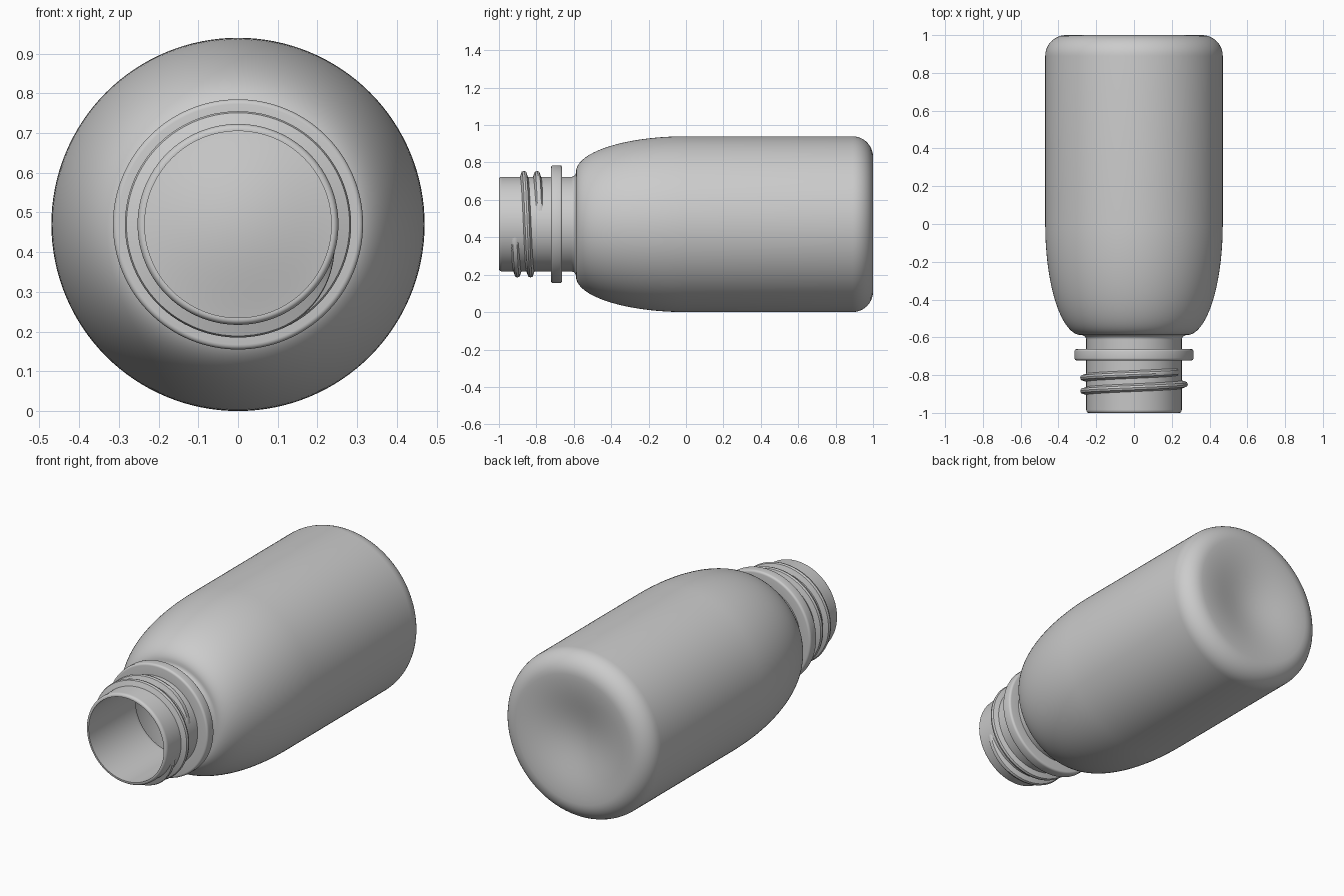
import bpy, bmesh
from math import cos, sin, pi, radians
from mathutils import Matrix, Vector

cube = bpy.data.objects.get("Cube")
if cube:
    bpy.data.objects.remove(cube, do_unlink=True)

BODY_R = 0.47      # body radius, also the height of the axis
NECK_R = 0.253
BORE_R = 0.235
WALL = 0.018
SEGMENTS = 128


def arc(cy, cr, ry, rr, start, end, steps):
    """Elliptical arc in (y, radius) space, angles in degrees."""
    angles = [radians(start + (end - start) * i / steps) for i in range(steps + 1)]
    return [(cy + ry * cos(a), cr + rr * sin(a)) for a in angles]


def dish(y, rim, depth, steps=12):
    """Smooth hollow in the base, from the rim to the axis."""
    return [(y - depth * (1 + cos(pi * i / steps)) / 2, rim * i / steps)
            for i in range(steps, -1, -1)]


def finish(bm, name, angle):
    bmesh.ops.remove_doubles(bm, verts=bm.verts, dist=1e-5)
    bmesh.ops.recalc_face_normals(bm, faces=bm.faces)
    mesh = bpy.data.meshes.new(name)
    bm.to_mesh(mesh)
    bm.free()
    obj = bpy.data.objects.new(name, mesh)
    bpy.context.collection.objects.link(obj)
    obj.location.z = BODY_R
    bpy.ops.object.select_all(action='DESELECT')
    obj.select_set(True)
    bpy.context.view_layer.objects.active = obj
    bpy.ops.object.shade_smooth_by_angle(angle=radians(angle))
    return obj


def revolve(name, profile, closed=False):
    """Turn a (y, radius) profile about the bottle's long axis."""
    bm = bmesh.new()
    verts = [bm.verts.new((r, y, 0)) for y, r in profile]
    edges = [bm.edges.new(pair) for pair in zip(verts, verts[1:])]
    if closed:
        edges.append(bm.edges.new((verts[-1], verts[0])))
    bmesh.ops.spin(bm, geom=verts + edges, cent=(0, 0, 0), axis=(0, 1, 0),
                   angle=2 * pi, steps=SEGMENTS, use_merge=False)
    return finish(bm, name, 35)


# Hollow bottle: outer skin from base to lip, then inner skin back to the base
outer = (dish(1.0, 0.36, 0.05)[::-1]
         + arc(0.89, 0.36, 0.11, 0.11, 0, 90, 10)
         + arc(0.0, 0.28, 0.588, 0.19, 90, 180, 28)
         + arc(-0.613, 0.28, 0.025, 0.027, 0, -90, 6)
         + arc(-0.983, NECK_R - 0.013, 0.017, 0.013, 90, 180, 5))
inner = ([(-1.0, BORE_R), (-0.6, BORE_R)]
         + arc(-0.59, BORE_R + 0.015, 0.02, 0.015, 270, 360, 4)
         + arc(0.0, 0.27, 0.57, 0.182, 180, 90, 28)
         + arc(0.88, 0.352, 0.1, 0.1, 90, 0, 8)
         + dish(1.0 - WALL, 0.352, 0.05))
revolve("bottle_body", outer + inner)

# Support collar around the neck
fillet = 0.012
collar = [(-0.722, NECK_R - 0.008)]
collar += arc(-0.722 + fillet, 0.315 - fillet, fillet, fillet, 180, 90, 4)
collar += arc(-0.662 - fillet, 0.315 - fillet, fillet, fillet, 90, 0, 4)
collar += [(-0.662, NECK_R - 0.008)]
revolve("neck_collar", collar, closed=True)

# Two-turn screw thread, fading into the neck at both ends
START, SWEEP, PITCH, FADE = 10, 700, 0.07, 60
bm = bmesh.new()
previous = None
for step in range(176):
    degrees = SWEEP * step / 175
    fade = min(1, degrees / FADE, (SWEEP - degrees) / FADE)
    height = 0.034 * sin(fade * pi / 2)
    turn = radians(START + degrees)
    centre = -0.781 - PITCH * degrees / 360
    root = NECK_R - 0.006
    section = [(-0.023, root), (-0.011, root + height), (0, root + height + 0.004 * fade),
               (0.011, root + height), (0.023, root)]
    ring = [bm.verts.new((r * cos(turn), centre + offset, r * sin(turn)))
            for offset, r in section]
    if previous:
        for i in range(len(ring)):
            j = (i + 1) % len(ring)
            bm.faces.new((previous[i], previous[j], ring[j], ring[i]))
    else:
        bm.faces.new(ring)
    previous = ring
bm.faces.new(previous)
finish(bm, "screw_thread", 35)
